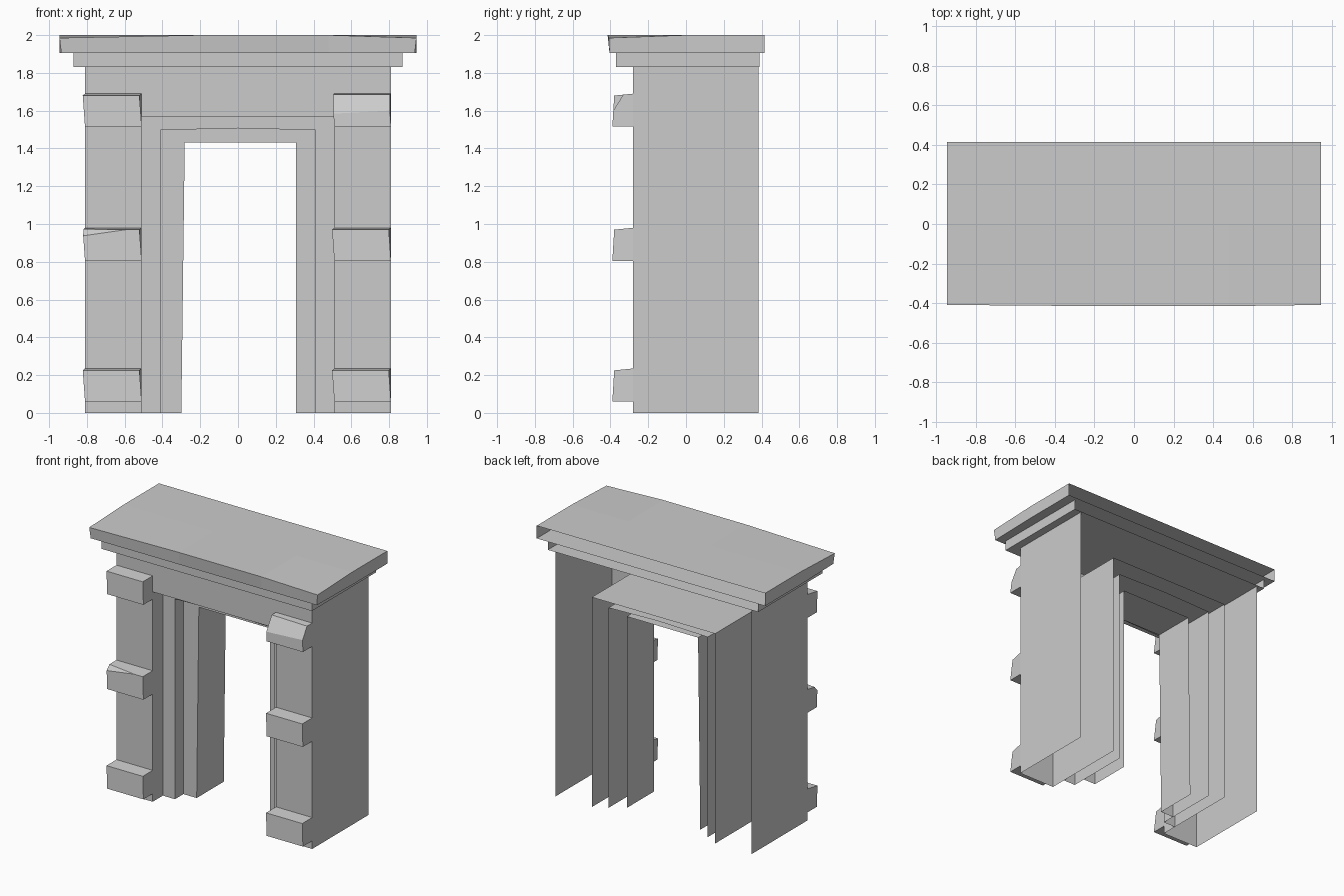
import bpy, bmesh
from mathutils import Vector

if "Cube" in bpy.data.objects:
    bpy.data.objects.remove(bpy.data.objects["Cube"])


def finish(name, bm):
    bmesh.ops.recalc_face_normals(bm, faces=bm.faces[:])
    me = bpy.data.meshes.new(name)
    bm.to_mesh(me)
    bm.free()
    ob = bpy.data.objects.new(name, me)
    bpy.context.collection.objects.link(ob)


def open_box(x0, x1, y0, y1, z0, z1, open_top=False):
    """Box with no back face."""
    bm = bmesh.new()
    bmesh.ops.create_cube(bm, size=1)
    for v in bm.verts:
        v.co = Vector((x1 if v.co.x > 0 else x0,
                       y1 if v.co.y > 0 else y0,
                       z1 if v.co.z > 0 else z0))
    gone = [f for f in bm.faces if f.normal.y > .9 or (open_top and f.normal.z > .9)]
    bmesh.ops.delete(bm, geom=gone, context='FACES_ONLY')
    return bm


def cut(bm, point, normal, clear=False):
    geom = bm.verts[:] + bm.edges[:] + bm.faces[:]
    r = bmesh.ops.bisect_plane(bm, geom=geom, plane_co=point, plane_no=normal,
                               clear_outer=clear)
    if clear:
        edges = [e for e in r['geom_cut'] if isinstance(e, bmesh.types.BMEdge)]
        bmesh.ops.contextual_create(bm, geom=edges)


def arch(xl, xr, top, rise=0.0, splay=0.0):
    """Door-shaped outline from left foot to right foot, as (x, z)."""
    return [(xl - splay, 0), (xl, top), ((xl + xr) / 2, top + rise), (xr, top), (xr, 0)]


def strip(name, a, ya, b, yb):
    bm = bmesh.new()
    va = [bm.verts.new((x, ya, z)) for x, z in a]
    vb = [bm.verts.new((x, yb, z)) for x, z in b]
    for i in range(len(a) - 1):
        bm.faces.new((va[i], va[i + 1], vb[i + 1], vb[i]))
    finish(name, bm)


# Front face and stepped door surround, open at the back and underneath
outer = arch(-.81, .81, 1.83)
step1 = arch(-.51, .51, 1.57)
step2 = arch(-.41, .41, 1.497, .01)
inner = arch(-.282, .308, 1.432, 0, .018)
strip("front_wall", outer, -.28, step1, -.28)
strip("outer_reveal", step1, -.28, step1, .385)
strip("outer_frame", step1, -.16, step2, -.16)
strip("middle_reveal", step2, -.16, step2, .33)
strip("inner_frame", step2, -.06, inner, -.06)
strip("door_reveal", inner, -.06, inner, .26)

# Side walls
for side, x in (("left", -.81), ("right", .81)):
    strip(side + "_wall", [(x, 0), (x, 1.83)], -.28, [(x, 0), (x, 1.83)], .385)

# Lower cornice
finish("lower_cornice", open_box(-.87, .87, -.37, .39, 1.83, 1.905, True))

# Worn upper cornice slab: dropped front corners and tucked-in lower edge
bm = open_box(-.945, .945, -.415, .415, 1.905, 2.0)
cut(bm, (-.2, 0, 0), (1, 0, 0))
cut(bm, (.48, 0, 0), (1, 0, 0))
cut(bm, (0, 0, 0), (0, 1, 0))
for v in bm.verts:
    front, end = v.co.y < -.4, abs(v.co.x) > .9
    if v.co.z > 1.95 and front and end:
        v.co.z -= .015
        v.co.y += .006
    elif v.co.z < 1.95 and front:
        v.co.y += .01
        if end:
            v.co.x *= .99
finish("upper_cornice", bm)

# Projecting pillar blocks, two of them chipped
chips = {(-1, 1): ((-.81, -.39, .93), (.1, -1, 1)),
         (1, 2): ((.66, -.39, 1.585), (-.05, -1.6, 1))}
for s in (-1, 1):
    for i, z in enumerate((.06, .805, 1.515)):
        xa, xb = sorted((s * .51, s * .81))
        bm = open_box(xa, xb, -.39, -.28, z, z + .175)
        for v in bm.verts:
            if v.co.y < -.3 and v.co.z > z + .1:
                v.co += Vector((.01 if v.co.x == xa else -.012, .01, -.01))
        if (s, i) in chips:
            point, normal = chips[(s, i)]
            if i == 1:
                normal = (-.12, -1, .9)
            cut(bm, point, normal, True)
        finish(("left" if s < 0 else "right") + "_block_" + str(i + 1), bm)
